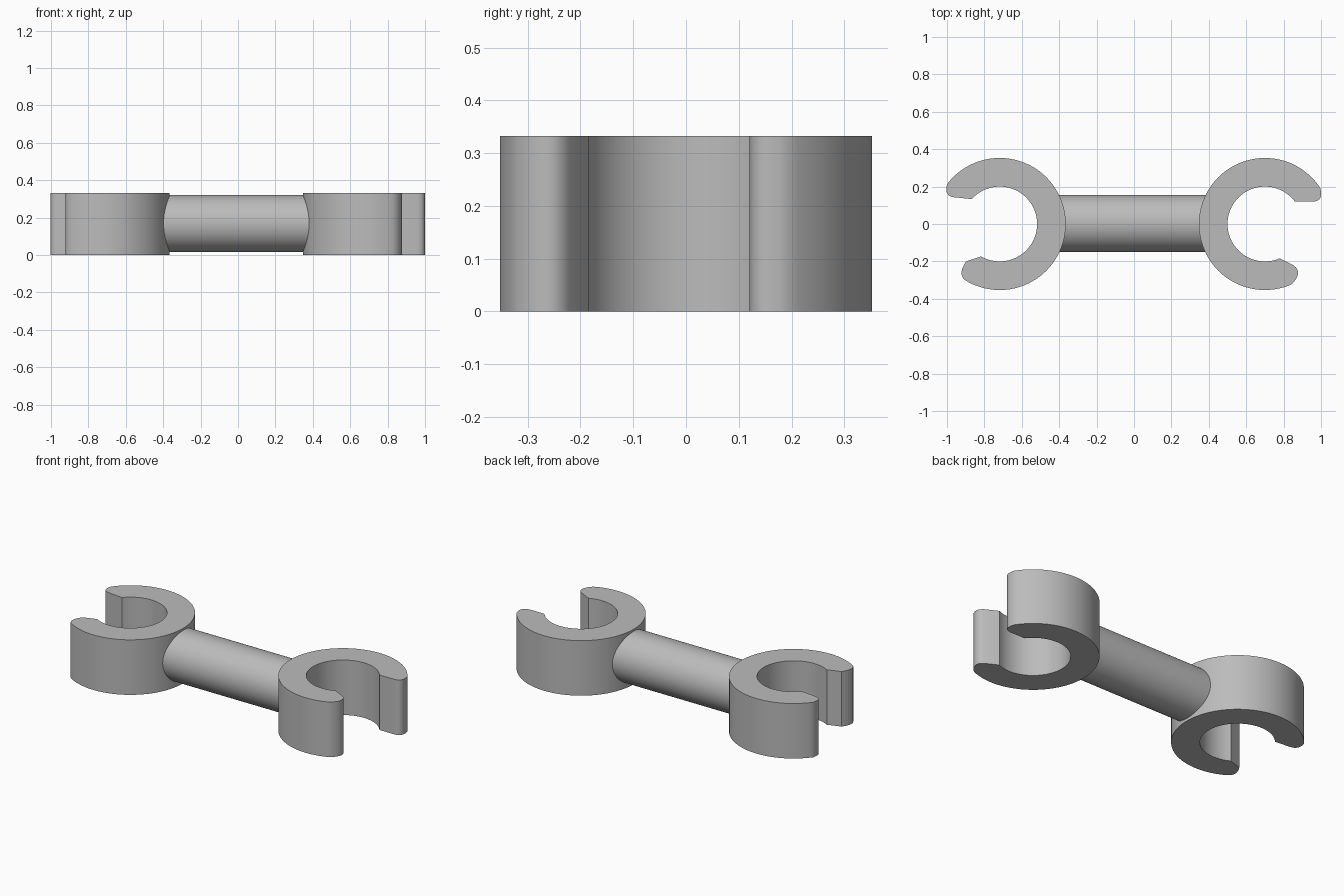
import bpy, bmesh, math
from mathutils import Vector

cube = bpy.data.objects.get("Cube")
if cube:
    bpy.data.objects.remove(cube)

grey = bpy.data.materials.new("plain grey")
grey.use_nodes = True
colour = (0.5, 0.5, 0.5, 1)
grey.diffuse_color = colour
grey.node_tree.nodes["Principled BSDF"].inputs["Base Color"].default_value = colour

OUTER, INNER, HEIGHT, CHAMFER = 0.353, 0.2, 0.332, 0.03


def finish(name, bm):
    bmesh.ops.recalc_face_normals(bm, faces=bm.faces)
    mesh = bpy.data.meshes.new(name)
    bm.to_mesh(mesh)
    bm.free()
    mesh.materials.append(grey)
    obj = bpy.data.objects.new(name, mesh)
    bpy.context.collection.objects.link(obj)
    bpy.ops.object.select_all(action='DESELECT')
    bpy.context.view_layer.objects.active = obj
    obj.select_set(True)
    bpy.ops.object.shade_smooth_by_angle(angle=math.radians(30))
    return obj


def arc(radius, start, end, steps):
    return [Vector((radius * math.cos(a), radius * math.sin(a)))
            for a in (start + (end - start) * i / steps for i in range(steps + 1))]


def rounded(a, corner, b, steps=8):
    a, corner, b = Vector(a), Vector(corner), Vector(b)
    return [a * (1 - t) ** 2 + corner * 2 * t * (1 - t) + b * t * t
            for t in (i / steps for i in range(steps + 1))]


def angle(p):
    return math.atan2(p[1], p[0]) % math.tau


def clip(name, centre_x, upper, lower):
    """C-shaped jaw; each tip is outer end, corner, flat end, inner end, opening towards +x."""
    outline = arc(OUTER, angle(upper[0]), angle(lower[0]), 72)[:-1]
    outline += rounded(*lower[:3])
    outline += arc(INNER, angle(lower[3]), angle(upper[3]), 60)
    outline += rounded(*upper[:3])[::-1][:-1]
    side = math.copysign(1, centre_x)
    bm = bmesh.new()
    base = bm.faces.new([bm.verts.new((centre_x + side * p.x, p.y, 0)) for p in outline])
    walls = bmesh.ops.extrude_face_region(bm, geom=[base], use_keep_orig=True)
    top = next(g for g in walls["geom"] if isinstance(g, bmesh.types.BMFace))
    for v in top.verts:
        v.co.z = HEIGHT
    bmesh.ops.recalc_face_normals(bm, faces=bm.faces)
    # chamfer the whole top rim
    rim = list(top.verts)
    bmesh.ops.inset_region(bm, faces=[top], thickness=CHAMFER, use_even_offset=True)
    for v in rim:
        if v not in top.verts[:]:
            v.co.z = HEIGHT - CHAMFER
    return finish(name, bm)


# Two open clips, each with slightly different jaw tips
clip("left_clip", 0.7,
     [(0.295, 0.192), (0.315, 0.125), (0.26, 0.12), (0.16, 0.12)],
     [(0.145, -0.32), (0.204, -0.26), (0.155, -0.222), (0.08, -0.184)])
clip("right_clip", -0.718,
     [(0.28, 0.213), (0.3, 0.15), (0.245, 0.143), (0.15, 0.134)],
     [(0.185, -0.3), (0.226, -0.27), (0.18, -0.2), (0.1, -0.173)])

# Round connecting bar, its ends buried in the clip walls
bm = bmesh.new()
bmesh.ops.create_cone(bm, cap_ends=True, segments=64, radius1=0.152, radius2=0.152, depth=0.86)
bar = finish("connecting_bar", bm)
bar.rotation_euler.y = math.pi / 2
bar.location = (-0.009, 0.003, 0.168)
